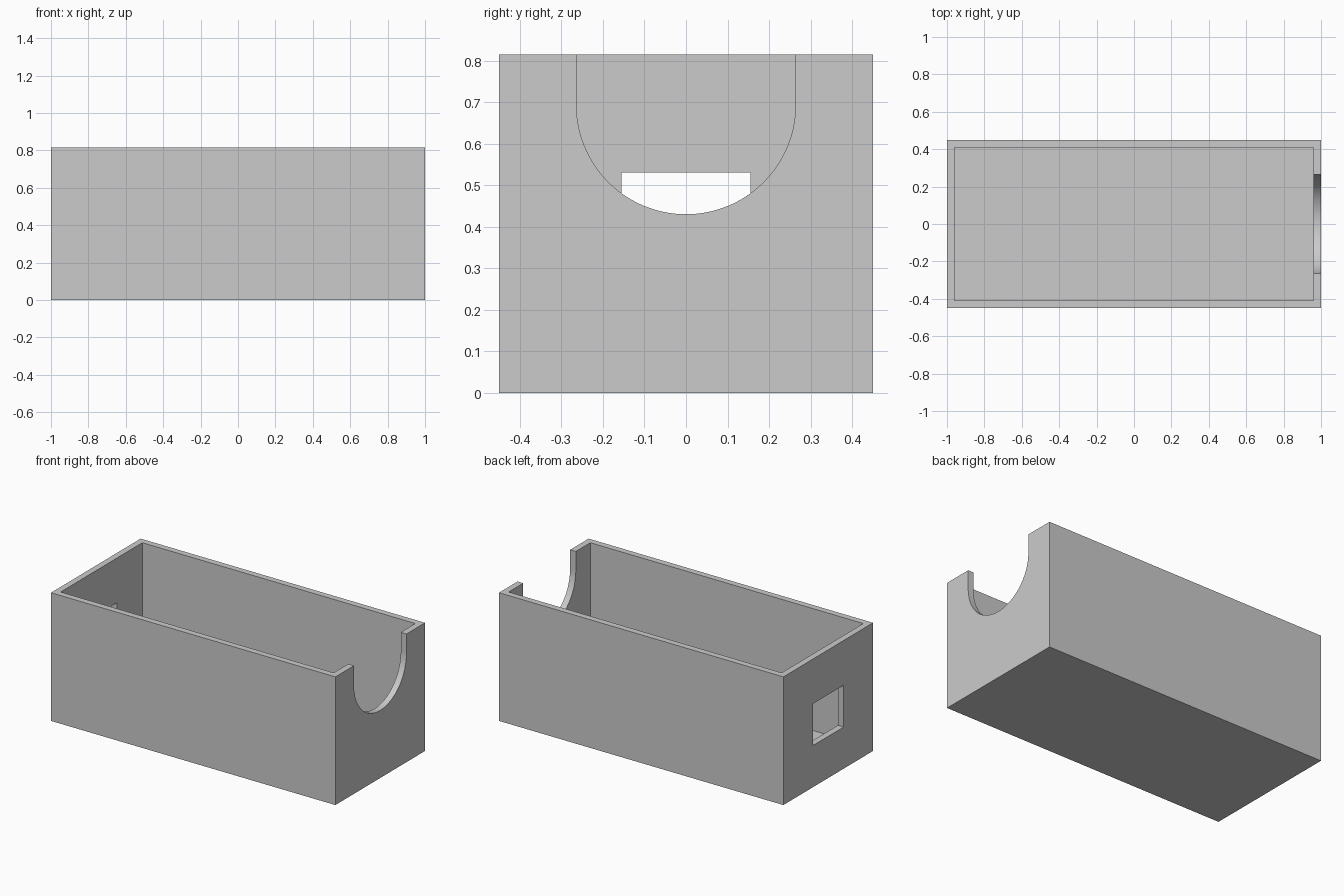
import bpy
import bmesh
from math import cos, sin, pi, radians

LENGTH, WIDTH, HEIGHT, WALL = 2.0, 0.9, 0.815, 0.04
SLOT_RADIUS, SLOT_BOTTOM = 0.264, 0.43

cube = bpy.data.objects.get("Cube")
if cube:
    bpy.data.objects.remove(cube, do_unlink=True)

grey = bpy.data.materials.new("light_grey")
grey.use_nodes = True
colour = (0.6, 0.6, 0.6, 1)
grey.diffuse_color = colour
grey.node_tree.nodes["Principled BSDF"].inputs["Base Color"].default_value = colour


def prism(name, outline, x0, x1):
    """Solid from a (y, z) outline extruded along x."""
    bm = bmesh.new()
    face = bm.faces.new([bm.verts.new((x0, y, z)) for y, z in outline])
    new = bmesh.ops.extrude_face_region(bm, geom=[face])["geom"]
    verts = [v for v in new if isinstance(v, bmesh.types.BMVert)]
    bmesh.ops.translate(bm, verts=verts, vec=(x1 - x0, 0, 0))
    bmesh.ops.recalc_face_normals(bm, faces=bm.faces)
    mesh = bpy.data.meshes.new(name)
    bm.to_mesh(mesh)
    bm.free()
    mesh.materials.append(grey)
    obj = bpy.data.objects.new(name, mesh)
    bpy.context.collection.objects.link(obj)
    return obj


def rect(half, z0, z1):
    return [(-half, z0), (half, z0), (half, z1), (-half, z1)]


# Outer block of the open-topped box
box = prism("box_shell", rect(WIDTH / 2, 0, HEIGHT), -LENGTH / 2, LENGTH / 2)

# Cavity, leaving a floor and four walls
inner = LENGTH / 2 - WALL
cavity = prism("cavity_cutter", rect(WIDTH / 2 - WALL, WALL, 1), -inner, inner)

# Round-bottomed slot in the right end wall
centre = SLOT_BOTTOM + SLOT_RADIUS
steps = 64
arc = [(SLOT_RADIUS * cos(pi + pi * i / steps),
        centre + SLOT_RADIUS * sin(pi + pi * i / steps)) for i in range(steps + 1)]
slot = prism("slot_cutter", arc + [(SLOT_RADIUS, 1), (-SLOT_RADIUS, 1)], 0.9, 1.1)

# Rectangular window in the left end wall
window = prism("window_cutter", rect(0.155, 0.265, 0.53), -1.1, -0.9)

# Cut the openings and discard the cutters
bpy.context.view_layer.objects.active = box
for cutter in (cavity, slot, window):
    mod = box.modifiers.new(cutter.name, 'BOOLEAN')
    mod.operation = 'DIFFERENCE'
    mod.solver = 'EXACT'
    mod.object = cutter
    bpy.ops.object.modifier_apply(modifier=mod.name)
    bpy.data.objects.remove(cutter, do_unlink=True)

# Smooth the slot curve, keep the corners sharp
bpy.ops.object.select_all(action='DESELECT')
box.select_set(True)
bpy.ops.object.shade_smooth_by_angle(angle=radians(30))
